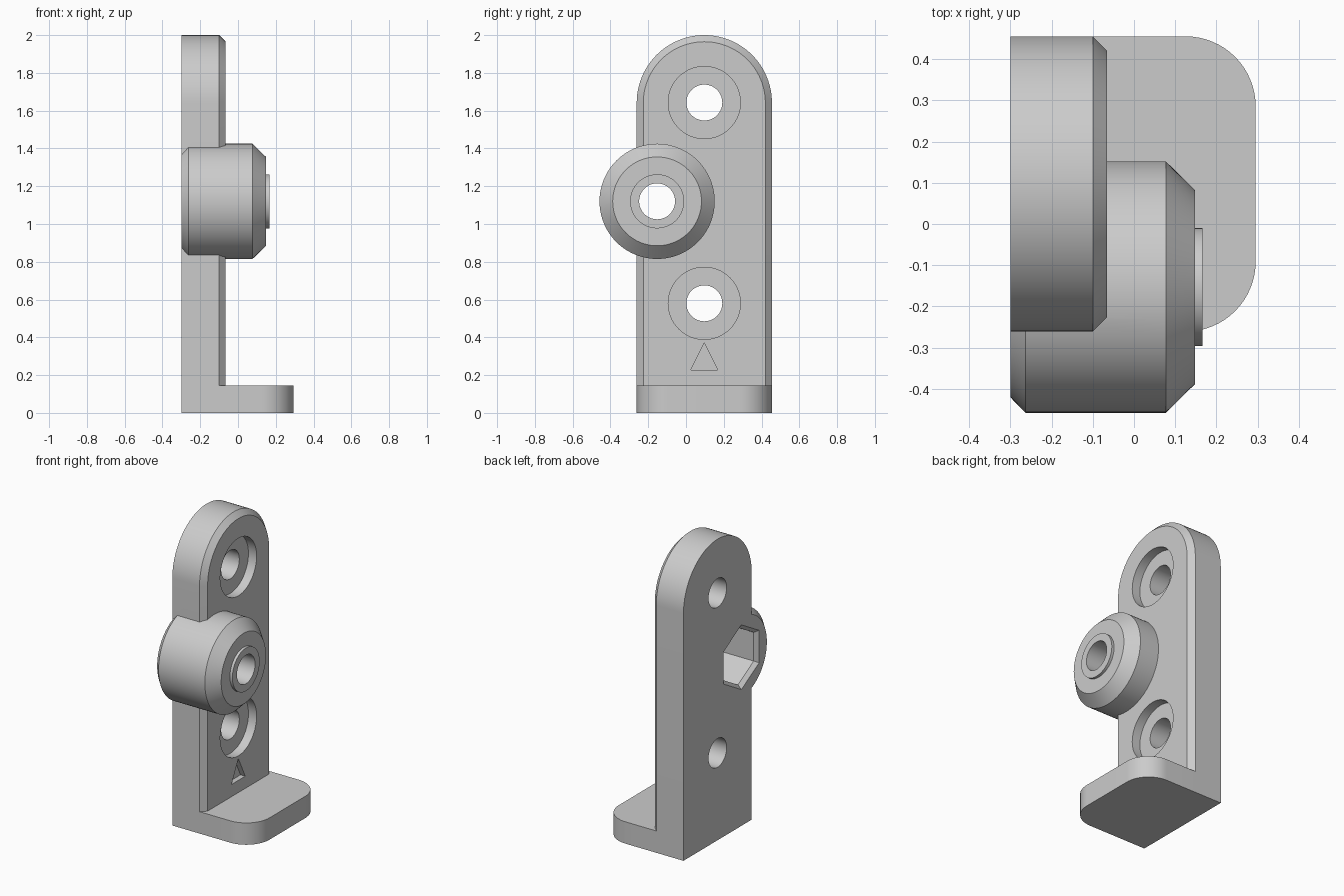
import bpy, bmesh
from math import pi, sin, cos

if "Cube" in bpy.data.objects:
    bpy.data.objects.remove(bpy.data.objects["Cube"], do_unlink=True)

grey = bpy.data.materials.new("light grey plastic")
grey.use_nodes = True
grey.diffuse_color = (0.6, 0.6, 0.6, 1)
grey.node_tree.nodes["Principled BSDF"].inputs["Base Color"].default_value = (0.6, 0.6, 0.6, 1)

BACK, FRONT = -0.3, -0.065
MID, BOSS_Y, BOSS_Z = 0.097, -0.153, 1.12
HALF, ARC_Z = 0.358, 1.642


def loft(name, rings):
    """Closed solid skinned through rings with equal point counts."""
    bm = bmesh.new()
    loops = [[bm.verts.new(p) for p in ring] for ring in rings]
    n = len(loops[0])
    for a, b in zip(loops, loops[1:]):
        for i in range(n):
            j = (i + 1) % n
            bm.faces.new((a[i], a[j], b[j], b[i]))
    bm.faces.new(loops[0])
    bm.faces.new(loops[-1])
    bmesh.ops.recalc_face_normals(bm, faces=bm.faces)
    mesh = bpy.data.meshes.new(name)
    bm.to_mesh(mesh)
    bm.free()
    mesh.materials.append(grey)
    obj = bpy.data.objects.new(name, mesh)
    bpy.context.collection.objects.link(obj)
    return obj


def turned(name, y, z, profile, sides=96):
    """Solid along x from (x, radius) pairs; vertex up."""
    return loft(name, [[(x, y + r * sin(2 * pi * i / sides), z + r * cos(2 * pi * i / sides))
                        for i in range(sides)] for x, r in profile])


def combine(target, other, operation):
    mod = target.modifiers.new(operation.lower(), 'BOOLEAN')
    mod.operation, mod.solver, mod.object = operation, 'EXACT', other
    bpy.context.view_layer.objects.active = target
    bpy.ops.object.modifier_apply(modifier=mod.name)
    bpy.data.objects.remove(other, do_unlink=True)


def arch(x, r):
    """Round-topped outline of the upright plate."""
    arc = [(x, MID + r * cos(pi * i / 48), ARC_Z + r * sin(pi * i / 48)) for i in range(49)]
    return [(x, MID + r, 0)] + arc + [(x, MID - r, 0)]


def foot_outline(z, r=0.17, tip=0.295):
    """Rectangle with two rounded front corners."""
    pts = [(BACK, MID - HALF, z)]
    for side, start in ((-1, -pi / 2), (1, 0)):
        for i in range(17):
            a = start + pi / 2 * i / 16
            pts.append((tip - r + r * cos(a), MID + side * (HALF - r) + r * sin(a), z))
    return pts + [(BACK, MID + HALF, z)]


# Upright plate with chamfered front edge, foot and boss
bracket = loft("bracket", [arch(BACK, HALF), arch(-0.1, HALF), arch(FRONT, HALF - 0.035)])
combine(bracket, loft("foot", [foot_outline(0), foot_outline(0.145)]), 'UNION')
combine(bracket, turned("boss", BOSS_Y, BOSS_Z, [
    (BACK, 0.267), (-0.263, 0.305), (0.077, 0.305), (0.148, 0.235)]), 'UNION')
combine(bracket, turned("boss_lip", BOSS_Y, BOSS_Z, [(0.1, 0.143), (0.166, 0.143)]), 'UNION')

# Counterbored mounting holes
for z in (0.58, 1.643):
    combine(bracket, turned("mounting_hole", MID, z, [
        (-0.4, 0.095), (FRONT - 0.06, 0.095), (FRONT - 0.06, 0.191), (0.05, 0.191)]), 'DIFFERENCE')

# Bolt hole and hexagonal nut pocket with a bevelled mouth
combine(bracket, turned("bolt_hole", BOSS_Y, BOSS_Z, [(-0.4, 0.095), (0.3, 0.095)]), 'DIFFERENCE')
combine(bracket, turned("nut_pocket", BOSS_Y, BOSS_Z, [
    (BACK - 0.02, 0.235), (BACK + 0.025, 0.19), (-0.05, 0.19)], 6), 'DIFFERENCE')

# Recessed triangle marker above the foot
combine(bracket, loft("triangle_marker", [
    [(x, MID - 0.072, 0.226), (x, MID + 0.072, 0.226), (x, MID, 0.37)]
    for x in (FRONT - 0.035, 0)]), 'DIFFERENCE')

bpy.ops.object.select_all(action='DESELECT')
bracket.select_set(True)
bpy.context.view_layer.objects.active = bracket
bpy.ops.object.shade_smooth_by_angle(angle=pi / 9)
